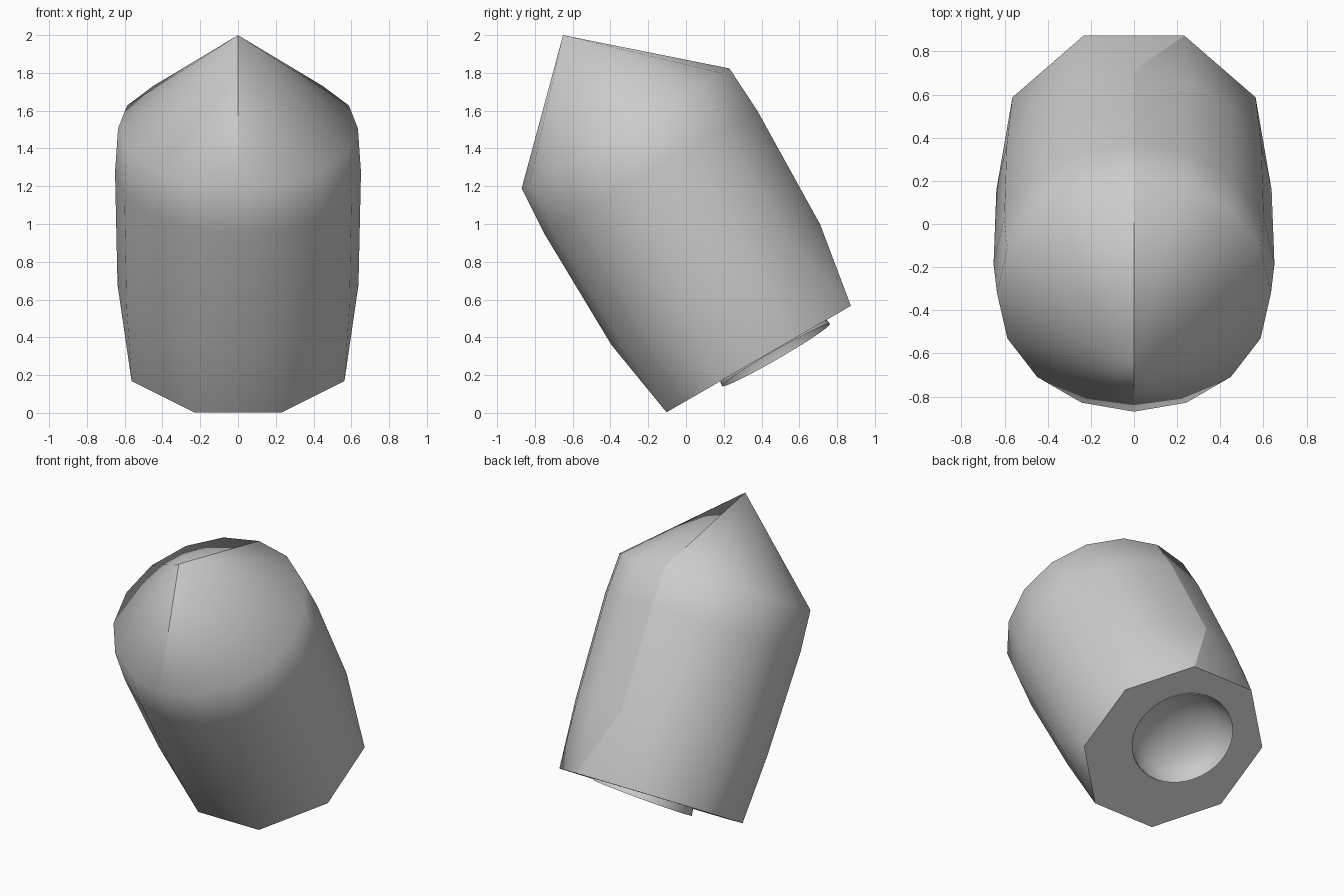
import bpy, bmesh, math
from mathutils import Matrix, Vector

cube = bpy.data.objects.get("Cube")
if cube:
    bpy.data.objects.remove(cube, do_unlink=True)

grey = bpy.data.materials.new("plain_grey")
grey.use_nodes = True
colour = (0.6, 0.6, 0.6, 1)
grey.diffuse_color = colour
grey.node_tree.nodes["Principled BSDF"].inputs["Base Color"].default_value = colour

# Shared tilt: local z is the long axis of the body
TILT = Matrix.Translation((0, 0.385, 0.285)) @ Matrix.Rotation(math.radians(30), 4, "X")
HOLE_Y, HOLE_R, HOLE_SIDES = 0.09, 0.33, 48


def ring(bm, count, radius, z, turn=0.0, y=0.0):
    """Circle of vertices around the local z axis."""
    verts = []
    for i in range(count):
        a = turn + math.tau * i / count
        verts.append(bm.verts.new((radius * math.cos(a), y + radius * math.sin(a), z)))
    return verts


def bridge(bm, low, high):
    n = len(low)
    for i in range(n):
        j = (i + 1) % n
        bm.faces.new((low[i], low[j], high[j], high[i]))


def fan(bm, loop, tip):
    for i, v in enumerate(loop):
        bm.faces.new((v, loop[(i + 1) % len(loop)], tip))


def finish(bm, name, matrix):
    mesh = bpy.data.meshes.new(name)
    bm.to_mesh(mesh)
    bm.free()
    mesh.transform(matrix)
    mesh.materials.append(grey)
    obj = bpy.data.objects.new(name, mesh)
    bpy.context.collection.objects.link(obj)
    return obj


# Body: eight-sided foot growing into sixteen-sided rings, closed by a pointed top
bm = bmesh.new()
foot = ring(bm, 8, 0.61, 0, math.pi / 8)
lower, upper, rim = [ring(bm, 16, r, z) for r, z in ((0.638, 0.455), (0.651, 1.142), (0.635, 1.41))]
for j in range(8):
    a, b, c = (lower[(2 * j + k) % 16] for k in range(3))
    bm.faces.new((foot[j], b, a))
    bm.faces.new((foot[j], c, b))
    bm.faces.new((foot[j], foot[(j + 1) % 8], c))
bridge(bm, lower, upper)
bridge(bm, upper, rim)
tip = bm.verts.new((0, -0.04, 2.003))
fan(bm, rim, tip)
for f in bm.faces:
    f.smooth = True

# Flat base around the round opening
hole = ring(bm, HOLE_SIDES, HOLE_R - 0.004, 0, y=HOLE_Y)
hole_edges = [bm.edges.new((v, hole[(i + 1) % HOLE_SIDES])) for i, v in enumerate(hole)]
foot_edges = [bm.edges.get((foot[i], foot[(i + 1) % 8])) for i in range(8)]
bmesh.ops.triangle_fill(bm, edges=hole_edges + foot_edges, use_beauty=True, normal=(0, 0, -1))
bmesh.ops.recalc_face_normals(bm, faces=bm.faces)

# Sharp foot edge and sharp middle seam down the back and over the point
for e in foot_edges:
    e.smooth = False
for e in bm.edges:
    on_middle = all(abs(v.co.x) < 0.001 for v in e.verts)
    if on_middle and (tip in e.verts or all(v.co.y > 0.6 for v in e.verts)):
        e.smooth = False
bm.edges.get((foot[1], lower[4])).smooth = False
finish(bm, "body", TILT)

# Base bowl: round hollow dish, leaning a little out of the opening
bm = bmesh.new()
DEPTH, STEPS = 0.2, 8
loops = []
for s in range(STEPS):
    a = math.pi / 2 * s / STEPS
    loops.append(ring(bm, HOLE_SIDES, HOLE_R * math.cos(a), DEPTH * math.sin(a)))
for low, high in zip(loops, loops[1:]):
    bridge(bm, low, high)
fan(bm, loops[-1], bm.verts.new((0, 0, DEPTH)))
bmesh.ops.reverse_faces(bm, faces=bm.faces)
for f in bm.faces:
    f.smooth = True
lean = Matrix.Translation((0, HOLE_Y, -0.027)) @ Matrix.Rotation(math.radians(-4), 4, "Y")
finish(bm, "base_bowl", TILT @ lean)
